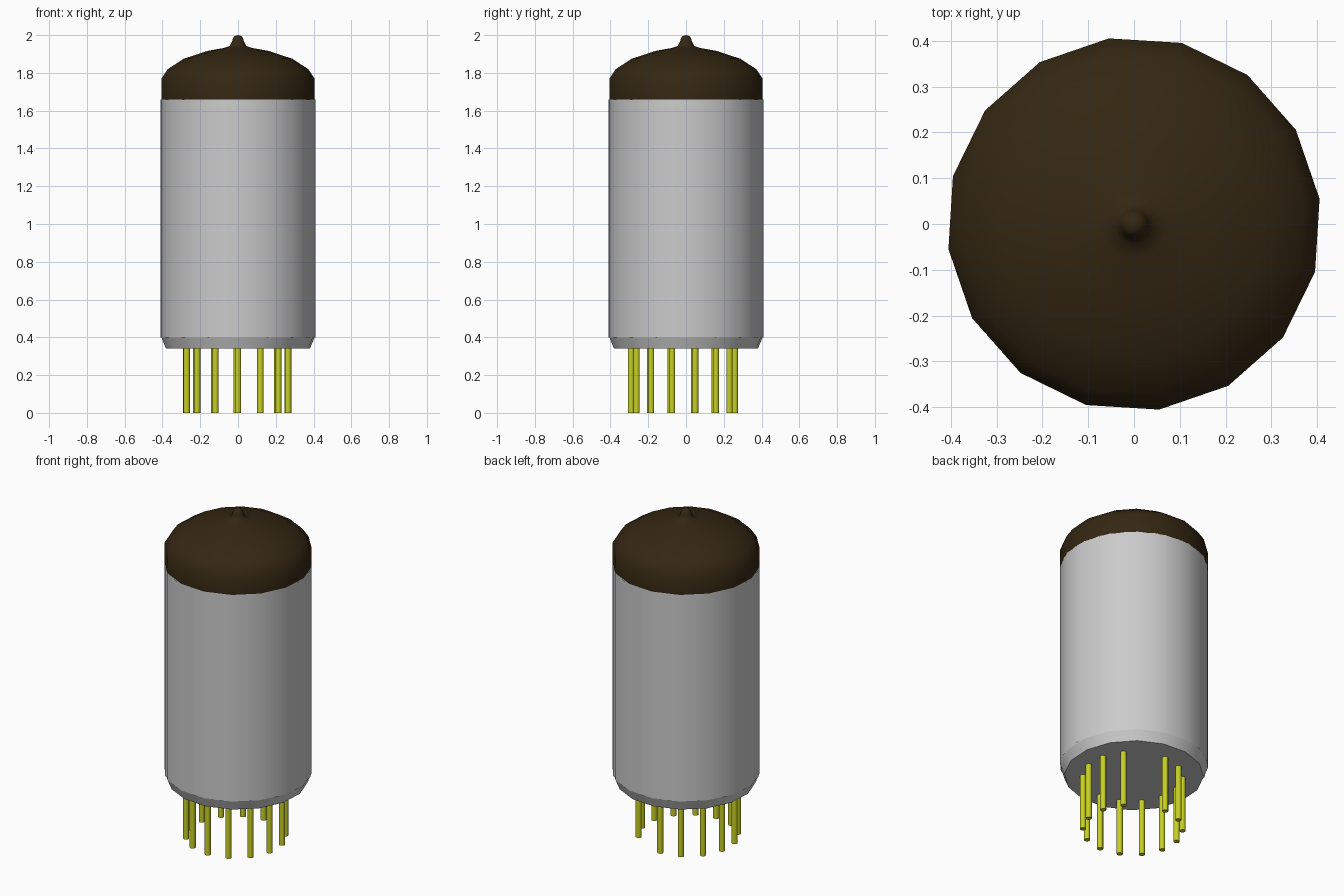
import bpy, bmesh, math

cube = bpy.data.objects.get("Cube")
if cube:
    bpy.data.objects.remove(cube, do_unlink=True)


def make_material(name, rgb):
    mat = bpy.data.materials.new(name)
    mat.use_nodes = True
    mat.diffuse_color = (*rgb, 1)
    mat.node_tree.nodes["Principled BSDF"].inputs["Base Color"].default_value = (*rgb, 1)
    return mat


grey = make_material("pale grey", (0.6, 0.6, 0.6))
brown = make_material("dark brown", (0.034, 0.02, 0.006))
yellow = make_material("brass yellow", (0.57, 0.63, 0.018))


def lathe(name, profile, mat, turn=0.0, sides=16, centre=(0, 0), smooth=45):
    """Revolve (radius, z) points, listed bottom to top; radius 0 closes an end."""
    bm = bmesh.new()
    rings = []
    for r, z in profile:
        count = sides if r > 0 else 1
        angles = [turn + math.tau * i / sides for i in range(count)]
        rings.append([bm.verts.new((r * math.cos(a), r * math.sin(a), z)) for a in angles])
    for low, high in zip(rings, rings[1:]):
        for i in range(sides):
            j = (i + 1) % sides
            if len(low) == 1:
                bm.faces.new((low[0], high[j], high[i]))
            elif len(high) == 1:
                bm.faces.new((low[i], low[j], high[0]))
            else:
                bm.faces.new((low[i], low[j], high[j], high[i]))
    mesh = bpy.data.meshes.new(name)
    bm.to_mesh(mesh)
    bm.free()
    mesh.materials.append(mat)
    obj = bpy.data.objects.new(name, mesh)
    obj.location = (*centre, 0)
    bpy.context.collection.objects.link(obj)
    bpy.ops.object.select_all(action="DESELECT")
    obj.select_set(True)
    bpy.context.view_layer.objects.active = obj
    bpy.ops.object.shade_smooth_by_angle(angle=math.radians(smooth))
    return obj


R = 0.409
SLEEVE_BOTTOM, DOME_BOTTOM = 0.40, 1.66
glass_turn = math.radians(7.7)

# Glass: bevelled base, straight wall and domed top with sealing nipple
lathe("glass_base", [(0, 0.34), (0.385, 0.34), (R, SLEEVE_BOTTOM)], grey, glass_turn)
lathe("glass_wall", [(R, SLEEVE_BOTTOM), (R, DOME_BOTTOM)], grey, glass_turn)
lathe("glass_dome", [
    (R, DOME_BOTTOM), (R, 1.77), (0.375, 1.82), (0.29, 1.875), (0.16, 1.917),
    (0.075, 1.932), (0.043, 1.943), (0.031, 1.968), (0.027, 1.984),
    (0.016, 1.996), (0, 2.0)], brown, glass_turn, smooth=60)

# Open sleeve around the straight wall
lathe("outer_sleeve", [(R, SLEEVE_BOTTOM), (R, DOME_BOTTOM)], grey)

# Ring of contact pins: fourteen places with one left empty
PLACES, PIN_RING, PIN_R = 14, 0.275, 0.017
for k in range(PLACES - 1):
    a = math.radians(90.8) + math.tau * k / PLACES
    spot = (-0.004 + PIN_RING * math.cos(a), -0.016 + PIN_RING * math.sin(a))
    lathe(f"contact_pin_{k + 1}", [(0, 0), (PIN_R, 0), (PIN_R, 0.345), (0, 0.345)],
          yellow, sides=10, centre=spot)
